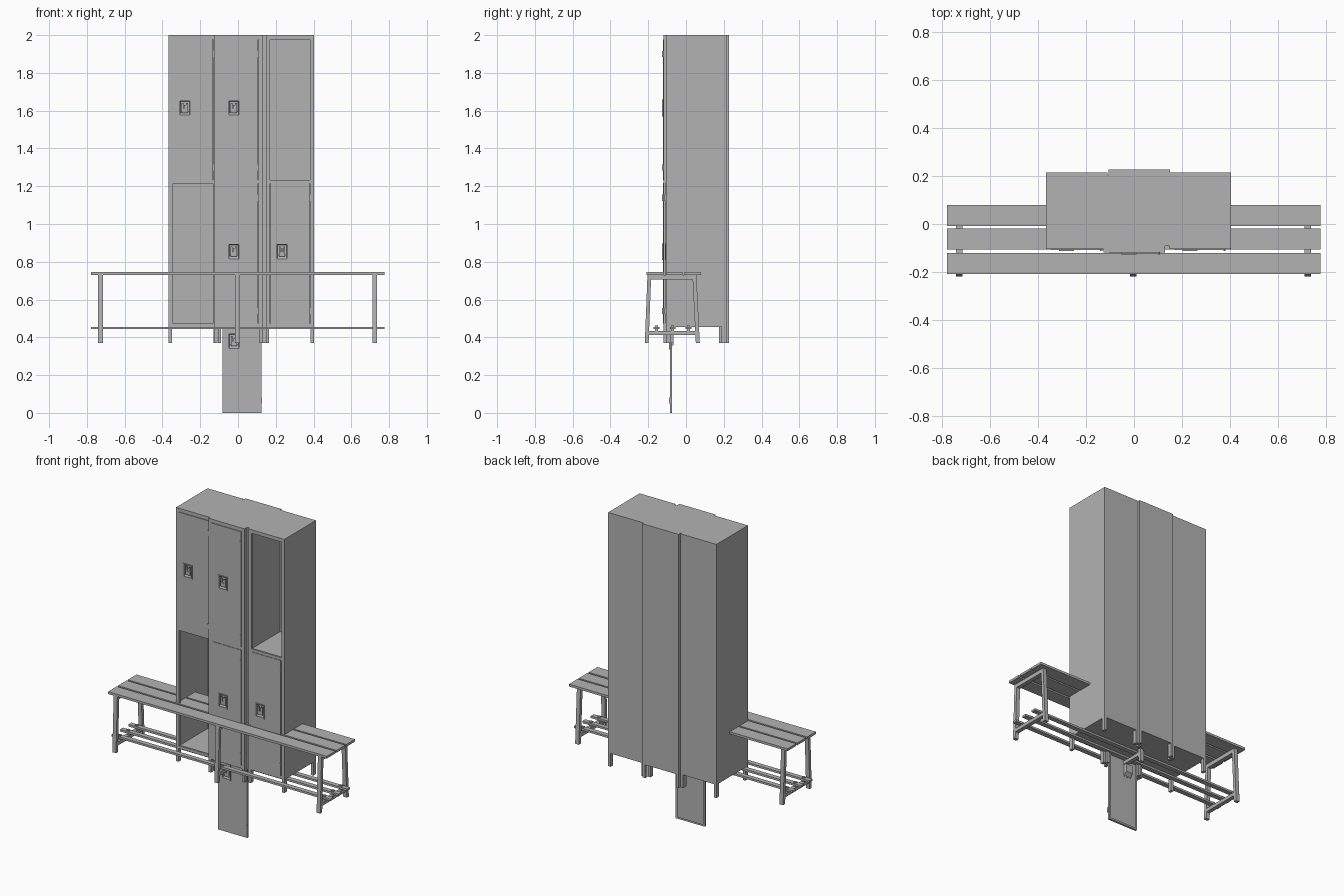
import bpy, bmesh
from mathutils import Vector

if "Cube" in bpy.data.objects:
    bpy.data.objects.remove(bpy.data.objects["Cube"], do_unlink=True)

# One painted grey for everything
GREY = (0.45, 0.45, 0.45, 1)
grey = bpy.data.materials.new("painted_grey")
grey.use_nodes = True
grey.diffuse_color = GREY
grey.node_tree.nodes["Principled BSDF"].inputs["Base Color"].default_value = GREY


def finish(name, bm):
    mesh = bpy.data.meshes.new(name)
    bm.to_mesh(mesh)
    bm.free()
    mesh.materials.append(grey)
    ob = bpy.data.objects.new(name, mesh)
    bpy.context.collection.objects.link(ob)
    return ob


def box(bm, x0, x1, y0, y1, z0, z1, shift=0):
    """Axis-aligned box; shift slides its top along y."""
    verts = bmesh.ops.create_cube(bm, size=1)["verts"]
    for v in verts:
        top = v.co.z > 0
        v.co = Vector((x1 if v.co.x > 0 else x0,
                       (y1 if v.co.y > 0 else y0) + (shift if top else 0),
                       z1 if top else z0))


def skin_rects(bm, rects):
    """Skin nested rectangles (x0, x1, z0, z1, y) and cap the last one."""
    rings = [[bm.verts.new((x, y, z)) for x, z in ((x0, z0), (x1, z0), (x1, z1), (x0, z1))]
             for x0, x1, z0, z1, y in rects]
    for a, b in zip(rings, rings[1:]):
        for i in range(4):
            j = (i + 1) % 4
            bm.faces.new((a[i], a[j], b[j], b[i]))
    bm.faces.new(rings[-1])
    bmesh.ops.recalc_face_normals(bm, faces=bm.faces)


W, D = 0.128, 0.32            # locker half width and depth
FLOOR, SHELF, TOP = 0.455, 1.215, 2.0
STILE = 0.022
DOOR_W, DOOR_H = 0.104, 0.742


def locker(name, cx, y):
    """Hollow two-compartment cabinet, open at the front, on four feet."""
    bm = bmesh.new()
    l, r, back, t = cx - W, cx + W, y + D, 0.006
    box(bm, l, l + t, y, back, FLOOR, TOP)
    box(bm, r - t, r, y, back, FLOOR, TOP)
    box(bm, l, r, back - t, back, FLOOR, TOP)
    box(bm, l, r, y, back, TOP - t, TOP)
    box(bm, l, r, y, back, FLOOR, FLOOR + t)
    box(bm, l + t, r - t, y + t, back - t, SHELF, SHELF + t)
    # Front frame
    for x in (l, r - STILE):
        box(bm, x, x + STILE, y, y + 0.012, FLOOR, TOP)
    for z0, z1 in ((FLOOR, 0.474), (SHELF, 1.234), (1.977, TOP)):
        box(bm, l, r, y, y + 0.012, z0, z1)
    finish(name + "_cabinet", bm)
    # Feet
    bm = bmesh.new()
    for x in (l, r - 0.018):
        for fy in (y, back - 0.026):
            box(bm, x, x + 0.018, fy, fy + 0.026, 0.37, FLOOR)
    finish(name + "_feet", bm)


def door(name, cx, y, z, lock=-0.042):
    """Folded sheet door with a recessed latch cup, handle and hinges."""
    l, r, t = cx - DOOR_W, cx + DOOR_W, z + DOOR_H
    lx, lz, hw, hh = cx + lock, z + 0.38, 0.026, 0.038
    f, lip = y - 0.003, 0.012
    bm = bmesh.new()
    skin_rects(bm, [
        (l + lip, r - lip, z + lip, t - lip, f + 0.013),
        (l, r, z, t, f + 0.013),
        (l, r, z, t, f),
        (lx - hw, lx + hw, lz - hh, lz + hh, f),
        (lx - hw + 0.003, lx + hw - 0.003, lz - hh + 0.02, lz + hh - 0.004, f + 0.02)])
    finish(name, bm)

    # Latch surround
    bm = bmesh.new()
    for s in (-1, 1):
        a, b = sorted((lx + s * hw, lx + s * (hw + 0.006)))
        box(bm, a, b, f - 0.004, f + 0.001, lz - hh - 0.006, lz + hh + 0.006)
        a, b = sorted((lz + s * hh, lz + s * (hh + 0.006)))
        box(bm, lx - hw, lx + hw, f - 0.004, f + 0.001, a, b)
    finish(name + "_latch_surround", bm)

    # Lift handle: two prongs on a finger plate
    bm = bmesh.new()
    box(bm, lx - 0.017, lx + 0.017, f, f + 0.006, lz - 0.026, lz - 0.002)
    for s in (-1, 1):
        box(bm, lx + s * 0.012 - 0.005, lx + s * 0.012 + 0.005, f, f + 0.006, lz - 0.002, lz + 0.026)
    box(bm, lx - 0.005, lx + 0.005, f + 0.004, f + 0.02, lz - 0.012, lz + 0.015)
    finish(name + "_latch_handle", bm)

    # Hinges
    bm = bmesh.new()
    for hz in (0.065, 0.665):
        box(bm, r - 0.006, r + 0.003, f - 0.005, f + 0.008, z + hz - 0.016, z + hz + 0.016)
    finish(name + "_hinges", bm)


LOWER, UPPER = 0.474, 1.234
# Cabinets: name, centre x, front y
for name, cx, y in (("right_locker", -0.239, -0.105), ("middle_locker", 0.002, -0.119),
                    ("inner_locker", 0.021, -0.092), ("left_locker", 0.275, -0.105)):
    locker(name, cx, y)

door("right_upper_door", -0.239, -0.105, UPPER)
door("middle_upper_door", 0.002, -0.119, UPPER, -0.024)
door("middle_lower_door", 0.002, -0.119, LOWER, -0.024)
door("left_lower_door", 0.275, -0.105, LOWER)
door("inner_upper_door", 0.021, -0.092, UPPER)
door("dropped_door", 0.021, -0.083, 0)

# Bench seat planks
bm = bmesh.new()
for y in (-0.164, -0.063, 0.036):
    box(bm, -0.778, 0.776, y - 0.044, y + 0.044, 0.73, 0.745)
finish("bench_seat_planks", bm)

# Bench shoe rack slats
RACK = (-0.156, -0.071, 0.013)
bm = bmesh.new()
for y in RACK:
    box(bm, -0.778, 0.776, y - 0.015, y + 0.015, 0.443, 0.456)
finish("bench_rack_slats", bm)

# Bench trestles with splayed legs, cross bars and slat fixings
for name, x in (("right", -0.728), ("middle", -0.003), ("left", 0.724)):
    a, b = x - 0.013, x + 0.013
    bm = bmesh.new()
    box(bm, a, b, -0.218, -0.198, 0.37, 0.73, 0.014)
    box(bm, a, b, 0.052, 0.073, 0.37, 0.73, -0.018)
    box(bm, a, b, -0.2, 0.05, 0.705, 0.73)
    box(bm, a, b, -0.21, 0.06, 0.412, 0.434)
    for y in RACK:
        box(bm, x - 0.008, x + 0.008, y - 0.008, y + 0.008, 0.43, 0.463)
    finish("bench_trestle_" + name, bm)
